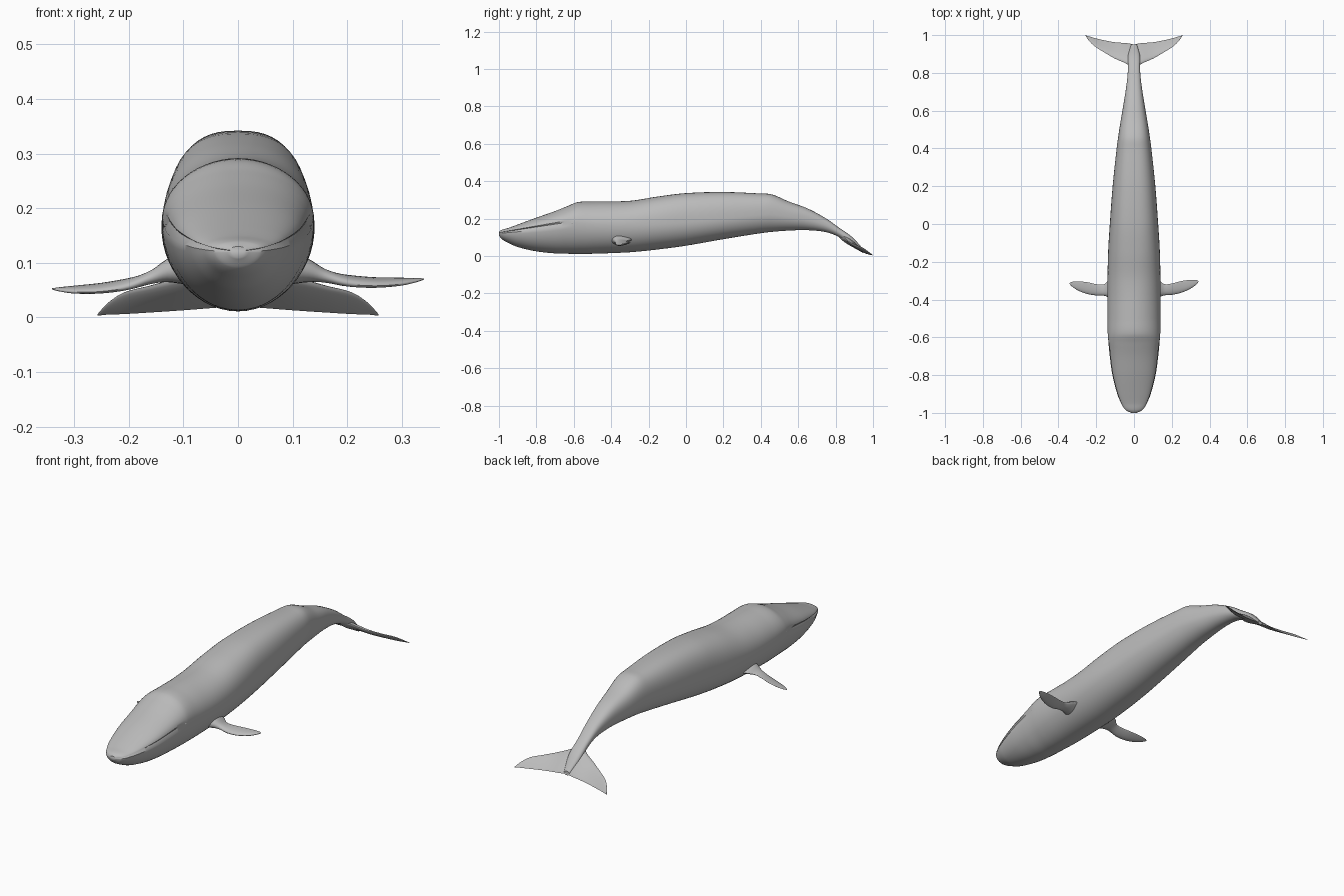
import bpy, bmesh, math
from mathutils import Vector

cube = bpy.data.objects.get("Cube")
if cube:
    bpy.data.objects.remove(cube, do_unlink=True)

skin = bpy.data.materials.new("grey skin")
skin.use_nodes = True
skin.diffuse_color = (0.5, 0.5, 0.5, 1)
skin.node_tree.nodes["Principled BSDF"].inputs["Base Color"].default_value = skin.diffuse_color


def spline(rows, count):
    """Resample key rows smoothly along their first column, keeping local extremes."""
    def slope(i, k):
        a, b = rows[max(i - 1, 0)], rows[min(i + 1, len(rows) - 1)]
        return (b[k] - a[k]) / (b[0] - a[0])
    result = []
    for i in range(len(rows) - 1):
        a, b = rows[i], rows[i + 1]
        span = b[0] - a[0]
        for s in range(count):
            t = s / count
            row = [a[0] + span * t]
            for k in range(1, len(a)):
                ease = t * t * (3 - 2 * t)
                row.append(a[k] + (b[k] - a[k]) * ease
                           + span * t * (1 - t) * ((1 - t) * slope(i, k) - t * slope(i + 1, k)))
            result.append(row)
    return result + [list(rows[-1])]


def loft(name, rings, sharp=50):
    """Skin a list of closed rings and cap both ends."""
    bm = bmesh.new()
    loops = [[bm.verts.new(p) for p in ring] for ring in rings]
    for a, b in zip(loops, loops[1:]):
        for i in range(len(a)):
            j = (i + 1) % len(a)
            bm.faces.new((a[i], a[j], b[j], b[i]))
    bm.faces.new(loops[0])
    bm.faces.new(loops[-1])
    bmesh.ops.recalc_face_normals(bm, faces=bm.faces)
    mesh = bpy.data.meshes.new(name)
    bm.to_mesh(mesh)
    bm.free()
    mesh.materials.append(skin)
    obj = bpy.data.objects.new(name, mesh)
    bpy.context.collection.objects.link(obj)
    bpy.ops.object.select_all(action="DESELECT")
    obj.select_set(True)
    bpy.context.view_layer.objects.active = obj
    bpy.ops.object.shade_smooth_by_angle(angle=math.radians(sharp))
    return obj


# Body keys: y, top, bottom, mouth or side line, half width
body_keys = [
    (-1, .13, .11, .122, .015), (-.985, .14, .09, .126, .045),
    (-.95, .15, .07, .132, .068), (-.9, .168, .048, .14, .089),
    (-.8, .205, .025, .155, .115), (-.7, .24, .014, .17, .129),
    (-.63, .268, .012, .18, .136), (-.58, .288, .011, .178, .139),
    (-.5, .291, .012, .17, .14), (-.3, .295, .02, .165, .14),
    (-.15, .318, .035, .17, .137), (0, .336, .055, .18, .128),
    (.2, .342, .09, .2, .113), (.4, .334, .122, .22, .092),
    (.46, .329, .129, .222, .084), (.55, .291, .136, .21, .07),
    (.65, .254, .138, .195, .053), (.75, .2, .127, .165, .038),
    (.82, .15, .1, .126, .032), (.89, .1, .05, .075, .032),
    (.95, .034, .014, .024, .015),
]


def body_ring(y, top, bottom, mid, width, sides=56):
    ring = []
    fullness = 2 + .6 * min(max((y + .4) / .4, 0), 1)
    lip = min(max((-.6 - y) / .06, 0), 1) * min(1, width / .06)
    for i in range(sides):
        a = math.tau * i / sides
        c, s = math.cos(a), math.sin(a)
        power = 2 / fullness if s > 0 else 1
        x = width * math.copysign(abs(c) ** power, c)
        z = mid + (top - mid) * s ** power if s > 0 else mid + (mid - bottom) * s
        # Mouth crease with the lower lip standing slightly proud
        if abs(s) < .01:
            x -= math.copysign(.008 * lip, x)
        elif s > 0:
            x *= 1 - .025 * lip
        ring.append((x, y, z))
    return ring


loft("body", [body_ring(*row) for row in spline(body_keys, 6)], 40)


def fin_ring(x, y_front, z_front, y_back, z_back, thick, sides=20):
    """Streamlined section, thickened square to its chord."""
    front, back = Vector((x, y_front, z_front)), Vector((x, y_back, z_back))
    chord = back - front
    normal = Vector((0, -chord.z, chord.y)).normalized()
    ring = []
    for i in range(sides):
        a = math.tau * i / sides
        t = (1 - math.cos(a)) / 2
        ring.append(front + chord * t + normal * thick * math.sin(a) * (1.2 - .8 * t))
    return ring


# Tail flukes, one half mirrored across the middle
fluke_keys = [
    (0, .81, .12, .95, .02, .018), (.035, .845, .1, .957, .018, .013),
    (.1, .875, .075, .962, .013, .009), (.16, .91, .058, .973, .009, .006),
    (.21, .942, .045, .985, .006, .004), (.24, .972, .025, .994, .005, .002),
    (.257, .997, .006, 1, .003, .001),
]
half = spline(fluke_keys, 4)
mirrored = [[-row[0]] + row[1:] for row in reversed(half[1:])]
loft("tail_flukes", [fin_ring(*row) for row in mirrored + half])

# Flippers: shared outline, each side with its own droop and sweep
flipper_keys = [
    (.09, -.41, .09, -.28, .09, .035), (.13, -.39, .085, -.295, .087, .024),
    (.16, -.378, .073, -.318, .08, .014), (.2, -.375, .06, -.315, .075, .01),
    (.25, -.364, .055, -.302, .07, .008), (.3, -.342, .057, -.296, .068, .006),
    (.33, -.32, .062, -.297, .067, .003), (.341, -.307, .065, -.302, .066, .001),
]
for side, name, lift, sweep in ((1, "left_flipper", .005, 0), (-1, "right_flipper", -.013, -.01)):
    rings = []
    for x, yf, zf, yb, zb, thick in spline(flipper_keys, 4):
        out = max(x - .13, 0) / .21
        dz, dy = lift * out, sweep * out
        rings.append(fin_ring(side * x, yf + dy, zf + dz, yb + dy, zb + dz, thick))
    loft(name, rings)

# Small eye bulges behind the corners of the mouth
for side, name in ((1, "left_eye"), (-1, "right_eye")):
    bpy.ops.mesh.primitive_uv_sphere_add(segments=16, ring_count=10, radius=.01,
                                         location=(side * .131, -.605, .178))
    eye = bpy.context.object
    eye.name = name
    eye.scale = (.7, 1.3, .8)
    eye.data.materials.append(skin)
    bpy.ops.object.shade_smooth()
